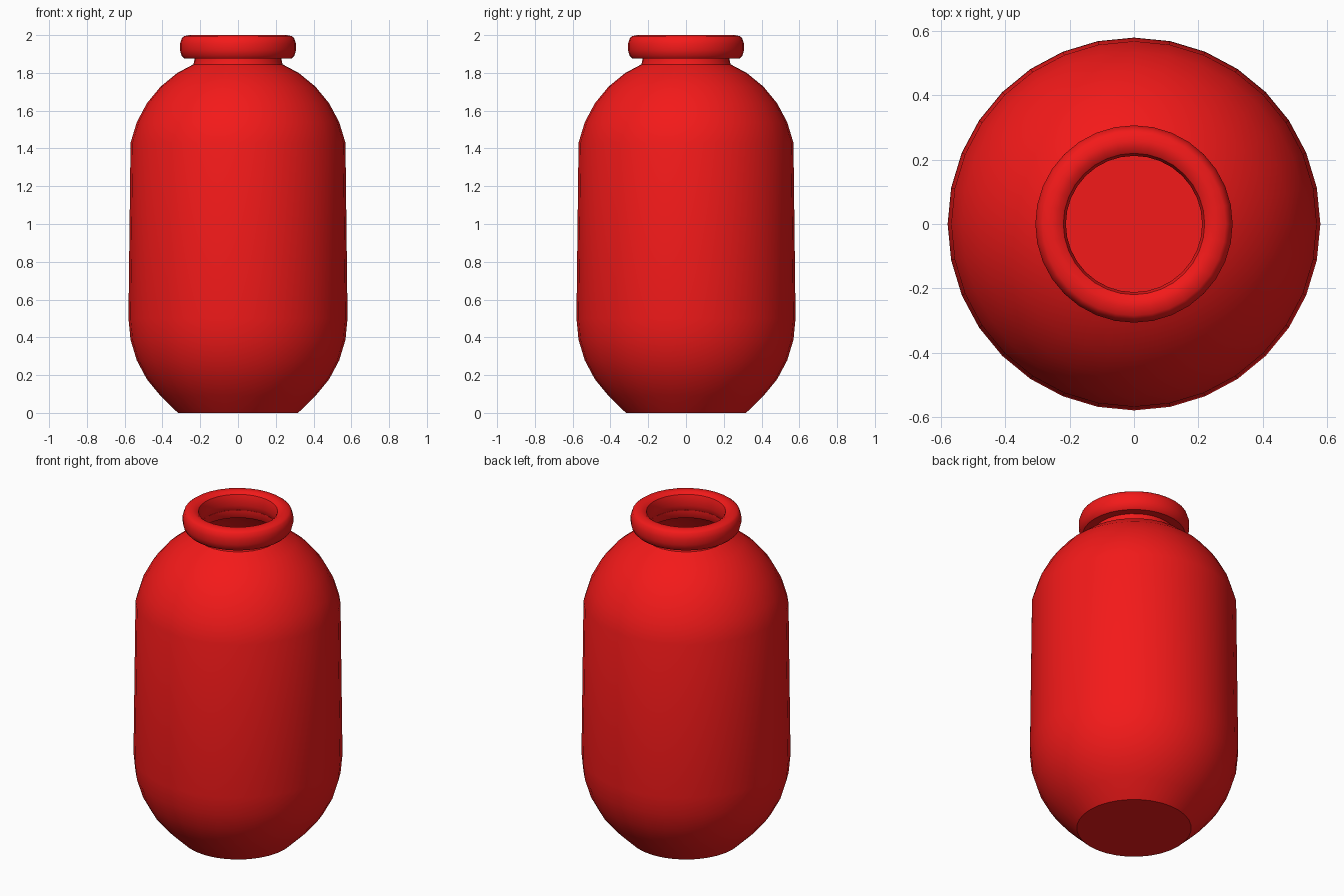
import bpy, bmesh, math

if "Cube" in bpy.data.objects:
    bpy.data.objects.remove(bpy.data.objects["Cube"])

SEG = 32
R = 0.58

red = bpy.data.materials.new("red_glaze")
red.diffuse_color = (0.9, 0.01, 0.01, 1)
red.use_nodes = True
red.node_tree.nodes["Principled BSDF"].inputs["Base Color"].default_value = red.diffuse_color


def lathe(name, profile, cap_start=False, closed=False):
    """Revolve an (r, z) profile around the z axis."""
    bm = bmesh.new()
    rings = []
    for r, z in profile:
        rings.append([bm.verts.new((r * math.cos(2 * math.pi * i / SEG),
                                    r * math.sin(2 * math.pi * i / SEG), z))
                      for i in range(SEG)])
    pairs = list(zip(rings, rings[1:]))
    if closed:
        pairs.append((rings[-1], rings[0]))
    for a, b in pairs:
        for i in range(SEG):
            j = (i + 1) % SEG
            bm.faces.new((a[i], a[j], b[j], b[i]))
    if cap_start:
        bm.faces.new(rings[0][::-1])
    mesh = bpy.data.meshes.new(name)
    bm.to_mesh(mesh)
    bm.free()
    obj = bpy.data.objects.new(name, mesh)
    bpy.context.collection.objects.link(obj)
    mesh.materials.append(red)
    bpy.context.view_layer.objects.active = obj
    obj.select_set(True)
    bpy.ops.object.shade_smooth_by_angle(angle=math.radians(35))
    obj.select_set(False)
    return obj


# Body: stretched sphere with a flat base and an open top
step = math.radians(11.25)
lower = [(R * math.cos(k * step), 0.5 - R * math.sin(k * step)) for k in range(4, -1, -1)]
upper = [(R * math.cos(k * step), 1.317 + R * math.sin(k * step)) for k in range(1, 7)]
lathe("jar_body", [(0.318, 0.0)] + lower + upper, cap_start=True)

# Neck: short collar, thin wall
lathe("neck", [(0.222, 1.84), (0.238, 1.84), (0.232, 1.86), (0.23, 1.89), (0.215, 1.89),
               (0.215, 1.85)], closed=True)

# Lip: rounded ring around the mouth
lathe("lip", [(0.222, 1.882), (0.285, 1.877), (0.299, 1.891), (0.307, 1.92), (0.307, 1.955),
              (0.297, 1.985), (0.285, 1.994), (0.26, 2.0), (0.238, 1.998), (0.22, 1.985),
              (0.212, 1.96), (0.212, 1.92), (0.216, 1.89)], closed=True)
